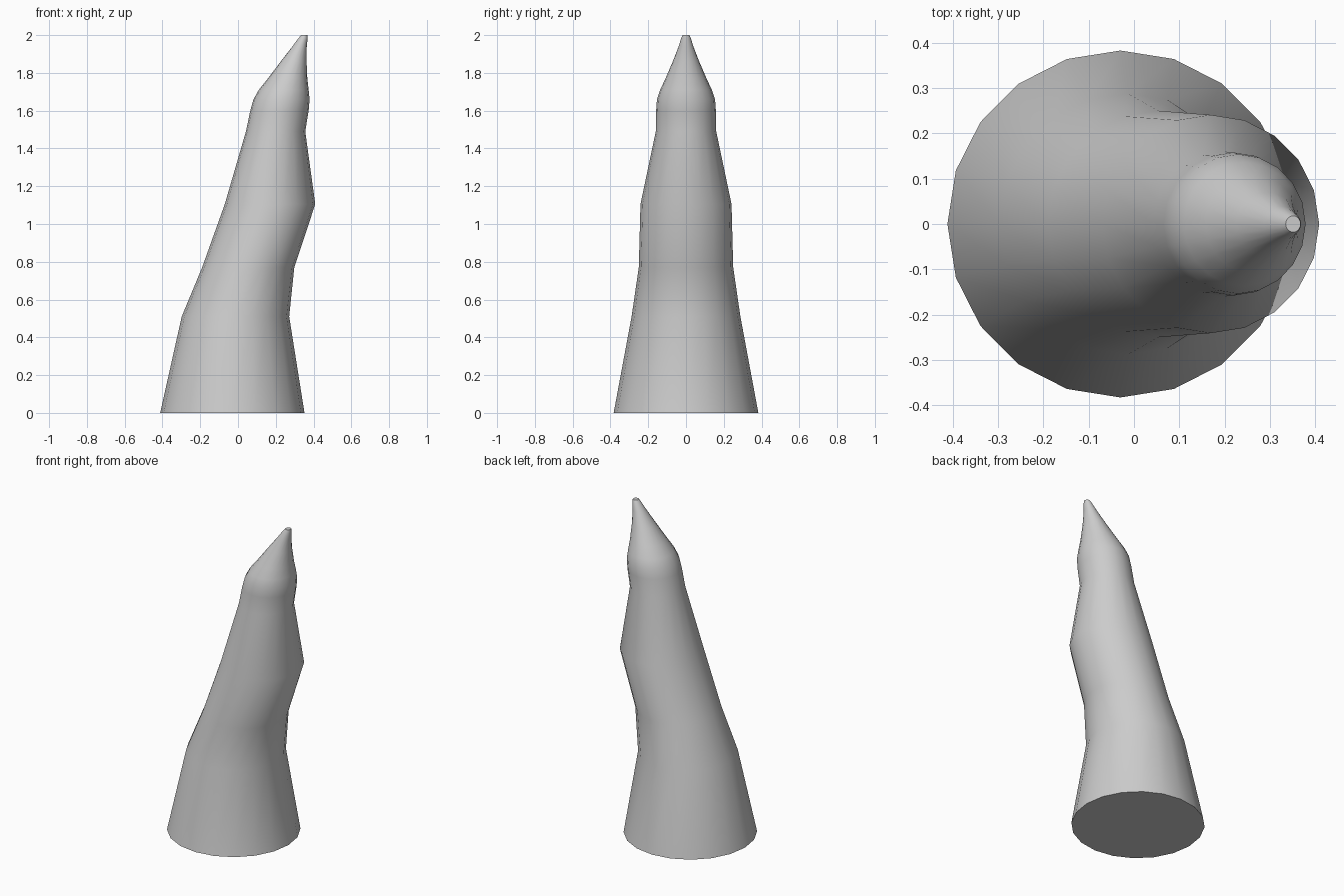
import bpy, bmesh
from math import cos, sin, pi, radians

if "Cube" in bpy.data.objects:
    bpy.data.objects.remove(bpy.data.objects["Cube"])

SIDES = 20
# Cross-sections from base to tip: height, left x, right x, half depth
RINGS = [
    (0.00, -0.412, 0.352, 0.383),
    (0.51, -0.298, 0.271, 0.288),
    (0.77, -0.190, 0.298, 0.250),
    (1.105, -0.070, 0.409, 0.241),
    (1.49, 0.042, 0.356, 0.160),
    (1.60, 0.065, 0.374, 0.158),
    (1.66, 0.082, 0.379, 0.154),
    (1.71, 0.110, 0.374, 0.137),
    (1.77, 0.158, 0.367, 0.109),
    (1.86, 0.226, 0.363, 0.070),
    (1.94, 0.288, 0.364, 0.039),
    (1.985, 0.321, 0.369, 0.025),
    (2.00, 0.335, 0.368, 0.018),
]

# Curved horn: loft the sections and cap both ends
bm = bmesh.new()
loops = []
for z, left, right, depth in RINGS:
    cx, rx = (left + right) / 2, (right - left) / 2
    loops.append([bm.verts.new((cx + rx * cos(2 * pi * i / SIDES),
                                depth * sin(2 * pi * i / SIDES), z))
                  for i in range(SIDES)])
for low, high in zip(loops, loops[1:]):
    for i in range(SIDES):
        j = (i + 1) % SIDES
        bm.faces.new((low[i], low[j], high[j], high[i]))
bm.faces.new(loops[0][::-1])
bm.faces.new(loops[-1])

mesh = bpy.data.meshes.new("horn")
bm.to_mesh(mesh)
bm.free()
horn = bpy.data.objects.new("horn", mesh)
bpy.context.collection.objects.link(horn)

# Smooth sides, crisp base edge
bpy.context.view_layer.objects.active = horn
horn.select_set(True)
bpy.ops.object.shade_smooth_by_angle(angle=radians(40))
